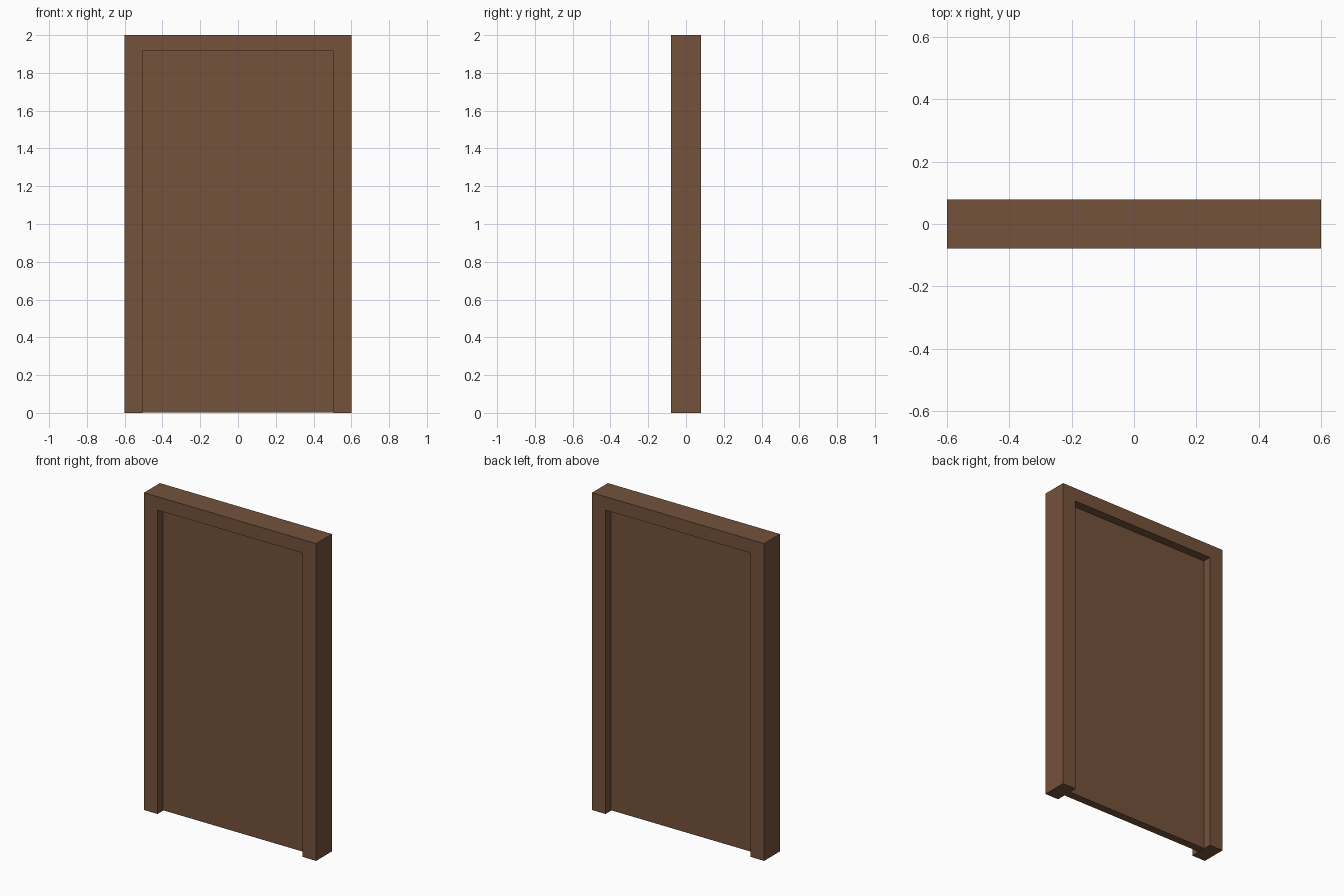
import bpy, bmesh

if "Cube" in bpy.data.objects:
    bpy.data.objects.remove(bpy.data.objects["Cube"])

W, D, H = 0.6, 0.079, 2.0      # half width, half depth, height
IW, IH = 0.505, 1.915          # opening half width and height
PANEL = 0.025                  # half thickness of the door leaf

brown = bpy.data.materials.new("brown_wood")
brown.diffuse_color = (0.175, 0.085, 0.043, 1)
brown.use_nodes = True
brown.node_tree.nodes["Principled BSDF"].inputs["Base Color"].default_value = brown.diffuse_color


def extrude_profile(name, pts, half):
    """Extrude an x-z outline from y=-half to y=+half."""
    bm = bmesh.new()
    face = bm.faces.new([bm.verts.new((x, -half, z)) for x, z in pts])
    out = bmesh.ops.extrude_face_region(bm, geom=[face])
    verts = [v for v in out["geom"] if isinstance(v, bmesh.types.BMVert)]
    bmesh.ops.translate(bm, verts=verts, vec=(0, 2 * half, 0))
    bmesh.ops.recalc_face_normals(bm, faces=bm.faces)
    me = bpy.data.meshes.new(name)
    bm.to_mesh(me)
    bm.free()
    me.materials.append(brown)
    ob = bpy.data.objects.new(name, me)
    bpy.context.collection.objects.link(ob)
    return ob


# surrounding frame: two jambs and a head, open at the bottom
extrude_profile("door_frame", [(-W, 0), (-W, H), (W, H), (W, 0),
                               (IW, 0), (IW, IH), (-IW, IH), (-IW, 0)], D)

# recessed door leaf filling the opening
extrude_profile("door_panel", [(-IW, 0.003), (-IW, IH), (IW, IH), (IW, 0.003)], PANEL)
